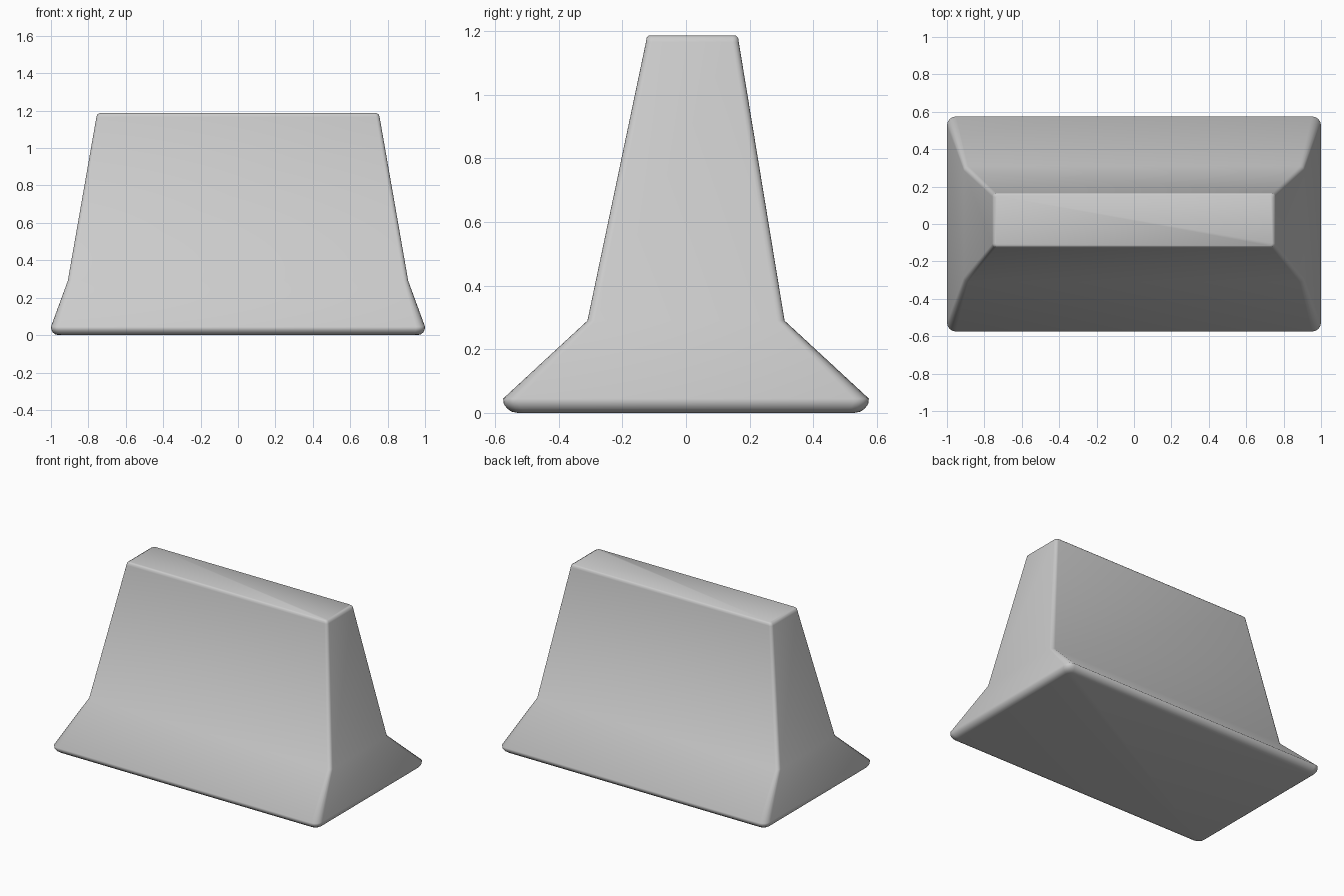
import bpy, bmesh
from math import sin, cos, pi

if "Cube" in bpy.data.objects:
    bpy.data.objects.remove(bpy.data.objects["Cube"])

# Horizontal sections: z, half length, y min, y max, corner radius
SECTIONS = [
    (0.000, 0.960, -0.530, 0.530, 0.030),
    (0.004, 0.977, -0.549, 0.549, 0.038),
    (0.014, 0.990, -0.563, 0.563, 0.044),
    (0.028, 0.998, -0.573, 0.573, 0.048),
    (0.045, 1.000, -0.575, 0.575, 0.048),
    (0.290, 0.910, -0.310, 0.310, 0.024),
    (1.166, 0.757, -0.126, 0.166, 0.020),
    (1.180, 0.752, -0.124, 0.164, 0.018),
    (1.187, 0.739, -0.116, 0.156, 0.014),
]
STEPS = 4  # segments per rounded corner


def rounded_ring(bm, z, hx, y0, y1, r):
    corners = [(hx - r, y1 - r), (r - hx, y1 - r), (r - hx, y0 + r), (hx - r, y0 + r)]
    ring = []
    for i, (cx, cy) in enumerate(corners):
        for k in range(STEPS + 1):
            a = pi / 2 * (i + k / STEPS)
            ring.append(bm.verts.new((cx + r * cos(a), cy + r * sin(a), z)))
    return ring


# Barrier body: loft through the sections, flared foot to narrow top
bm = bmesh.new()
rings = [rounded_ring(bm, *s) for s in SECTIONS]
for low, high in zip(rings, rings[1:]):
    n = len(low)
    for i in range(n):
        j = (i + 1) % n
        bm.faces.new((low[i], low[j], high[j], high[i]))
bm.faces.new(rings[0][::-1])
bm.faces.new(rings[-1])
for f in bm.faces:
    f.smooth = True
mesh = bpy.data.meshes.new("road_barrier")
bm.to_mesh(mesh)
bm.free()
barrier = bpy.data.objects.new("road_barrier", mesh)
bpy.context.collection.objects.link(barrier)
